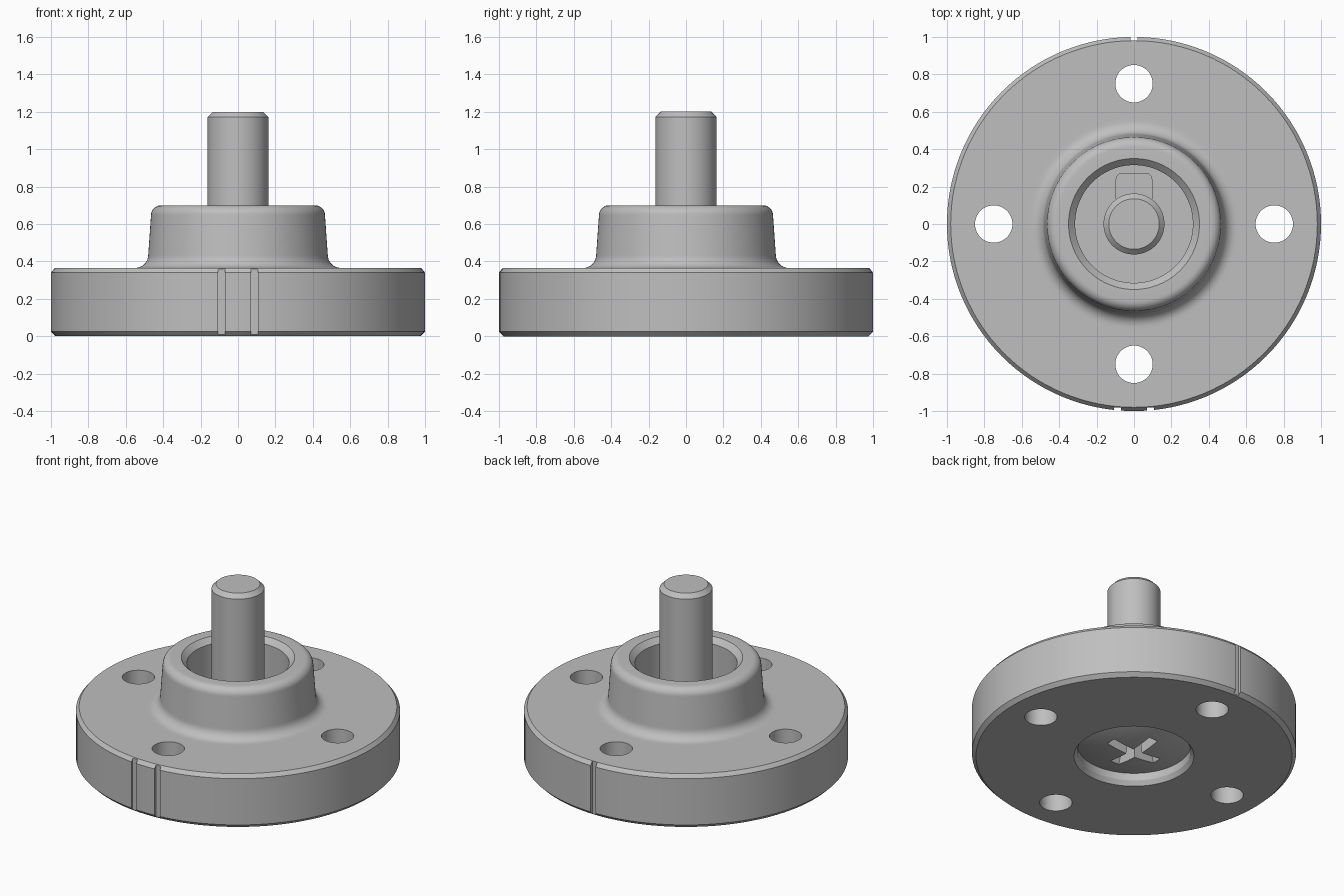
import bpy, bmesh, math
from mathutils import Matrix, Vector

cube = bpy.data.objects.get("Cube")
if cube:
    bpy.data.objects.remove(cube, do_unlink=True)

grey = bpy.data.materials.new("machined grey")
grey.use_nodes = True
colour = (0.52, 0.52, 0.52, 1)
grey.diffuse_color = colour
grey.node_tree.nodes["Principled BSDF"].inputs["Base Color"].default_value = colour


def add_object(name, bm):
    bmesh.ops.recalc_face_normals(bm, faces=bm.faces)
    mesh = bpy.data.meshes.new(name)
    bm.to_mesh(mesh)
    bm.free()
    mesh.materials.append(grey)
    obj = bpy.data.objects.new(name, mesh)
    bpy.context.collection.objects.link(obj)
    return obj


def arc(cx, cz, radius, start, end, steps=8):
    angles = [math.radians(start + (end - start) * i / steps) for i in range(steps + 1)]
    return [(cx + radius * math.cos(a), cz + radius * math.sin(a)) for a in angles]


def lathe(name, profile, closed, segments=128):
    """Spin a radius/height profile round the z axis."""
    bm = bmesh.new()
    verts = [bm.verts.new((r, 0, z)) for r, z in profile]
    pairs = list(zip(verts, verts[1:]))
    if closed:
        pairs.append((verts[-1], verts[0]))
    edges = [bm.edges.new(p) for p in pairs]
    bmesh.ops.spin(bm, geom=verts + edges, cent=(0, 0, 0), axis=(0, 0, 1),
                   angle=math.tau, steps=segments, use_duplicate=False)
    bmesh.ops.remove_doubles(bm, verts=bm.verts, dist=0.0001)
    return add_object(name, bm)


def add_box(bm, centre, size, top_scale=1.0):
    """Box, optionally tapered towards the top."""
    made = bmesh.ops.create_cube(bm, size=1)["verts"]
    for v in made:
        s = top_scale if v.co.z > 0 else 1.0
        v.co = Vector((v.co.x * size[0] * s, v.co.y * size[1] * s, v.co.z * size[2])) + Vector(centre)
    return made


def cut(target, bm):
    cutter = add_object(target.name + "_cutter", bm)
    cutter.hide_render = True
    mod = target.modifiers.new("cut", 'BOOLEAN')
    mod.operation = 'DIFFERENCE'
    mod.solver = 'EXACT'
    mod.object = cutter
    bpy.context.view_layer.objects.active = target
    bpy.ops.object.modifier_apply(modifier=mod.name)
    bpy.data.objects.remove(cutter, do_unlink=True)


# Flange with raised hub, open bore on top and recess underneath
outside = [(0.37, 0), (0.975, 0), (1, 0.025), (1, 0.34), (0.98, 0.365), (0.57, 0.365)]
hub = arc(0.55, 0.435, 0.07, 270, 180) + arc(0.412, 0.647, 0.053, 0, 90)
bore = [(0.35, 0.7), (0.315, 0.665), (0.315, 0.2), (0.15, 0.2)]
recess = [(0.15, 0.12), (0.35, 0.12), (0.35, 0.03)]
flange = lathe("flange", outside + hub + bore + recess, True)

# Four bolt holes
holes = bmesh.new()
for i in range(4):
    a = i * math.pi / 2
    bmesh.ops.create_cone(holes, cap_ends=True, segments=48, radius1=0.1, radius2=0.1, depth=1,
                          matrix=Matrix.Translation((0.75 * math.cos(a), 0.75 * math.sin(a), 0.2)))
cut(flange, holes)

# Rim alignment marks: two at the front, one at the back
marks = bmesh.new()
for x, side in ((-0.088, -1), (0.088, -1), (0, 1)):
    add_box(marks, (x, side * 1.025, 0.2), (0.038, 0.09, 1))
cut(flange, marks)

# Keyway through the bore floor
keyway = bmesh.new()
add_box(keyway, (0, 0.135, 0.16), (0.19, 0.27, 0.16))
corners = [e for e in keyway.edges
           if abs(e.verts[0].co.z - e.verts[1].co.z) > 0.1 and e.verts[0].co.y > 0.2]
bmesh.ops.bevel(keyway, geom=corners, offset=0.03, segments=5, profile=0.5, affect='EDGES')
cut(flange, keyway)

# Shaft with a domed head in the lower recess
dome = [(0.35 * i / 10, 0.02 + 0.06 * (i / 10) ** 2) for i in range(11)]
stem = [(0.35, 0.121), (0.163, 0.121), (0.163, 1.172), (0.135, 1.2), (0, 1.2)]
shaft = lathe("shaft", dome + stem, False, 96)

# Tapered cross socket in the head
for size in ((0.42, 0.075, 0.2), (0.075, 0.42, 0.2)):
    socket = bmesh.new()
    add_box(socket, (0, 0, 0.08), size, 0.6)
    cut(shaft, socket)

for obj in (flange, shaft):
    bpy.ops.object.select_all(action='DESELECT')
    obj.select_set(True)
    bpy.context.view_layer.objects.active = obj
    bpy.ops.object.shade_smooth_by_angle(angle=math.radians(28))
